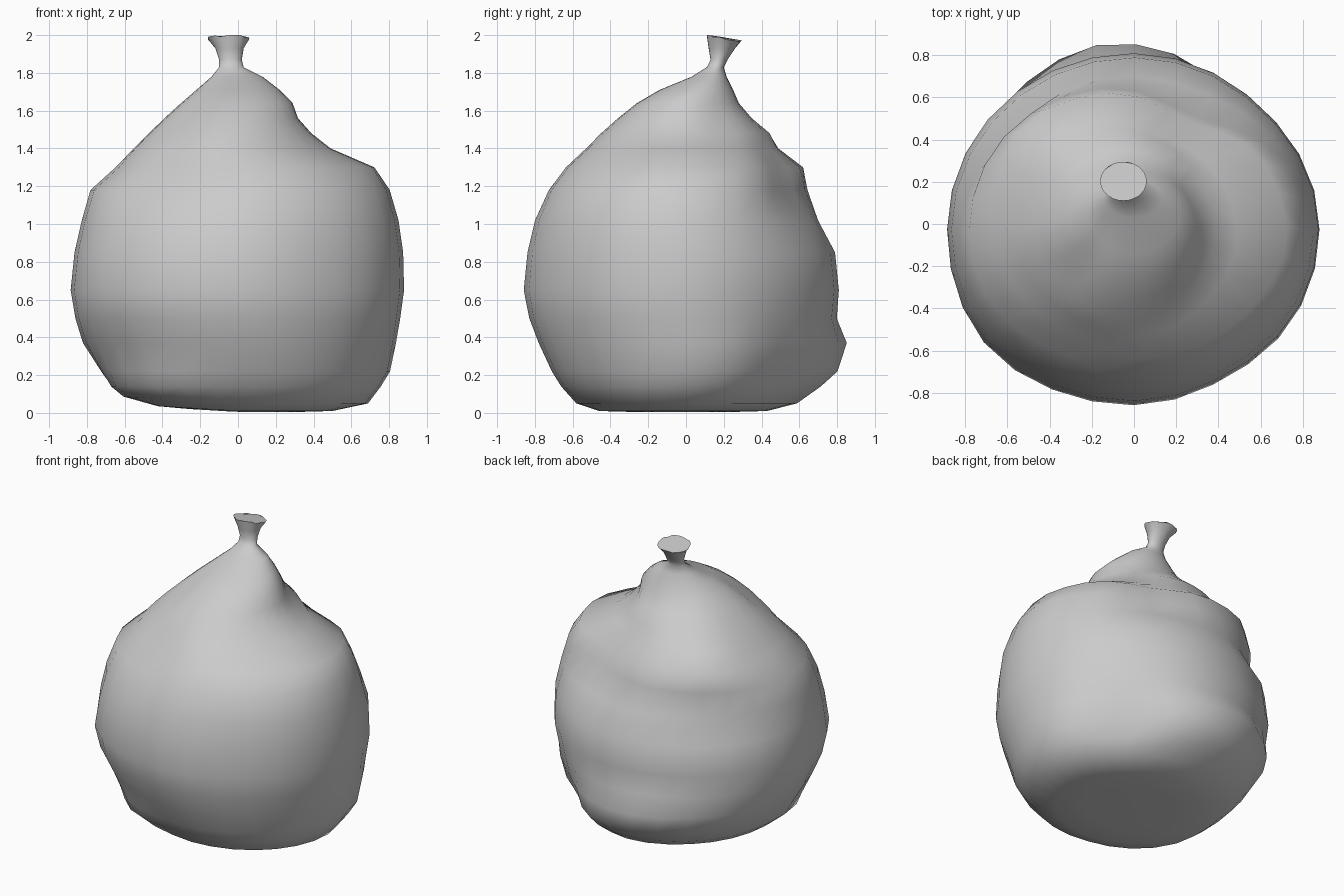
import bpy, bmesh, math, random
from math import cos, sin, exp, radians

cube = bpy.data.objects.get("Cube")
if cube:
    bpy.data.objects.remove(cube, do_unlink=True)

random.seed(4)
SEGMENTS = 28

# Grey cloth
grey = bpy.data.materials.new("grey cloth")
grey.use_nodes = True
tone = (0.6, 0.6, 0.6, 1)
grey.diffuse_color = tone
grey.node_tree.nodes["Principled BSDF"].inputs["Base Color"].default_value = tone

# Outline of the sack: height, right, left, front, back
outline = [
    (.005, -.25, .32, -.28, .25),
    (.01, -.42, .50, -.46, .43),
    (.05, -.60, .69, -.58, .59),
    (.14, -.66, .76, -.66, .72),
    (.22, -.72, .81, -.71, .81),
    (.37, -.82, .84, -.78, .85),
    (.50, -.86, .86, -.83, .80),
    (.65, -.885, .88, -.86, .81),
    (.85, -.865, .875, -.84, .79),
    (1.02, -.83, .85, -.80, .71),
    (1.18, -.78, .80, -.73, .67),
    (1.30, -.64, .70, -.64, .64),
    (1.40, -.53, .48, -.53, .50),
    (1.48, -.45, .39, -.45, .45),
    (1.56, -.38, .32, -.36, .35),
    (1.64, -.30, .29, -.26, .28),
    (1.71, -.22, .22, -.14, .25),
    (1.78, -.14, .13, .03, .215),
    (1.83, -.10, .03, .11, .20),
    (1.87, -.10, .02, .13, .22),
    (1.93, -.12, .03, .12, .26),
    (1.985, -.16, .06, .11, .295),
]

# Soft folds: direction in degrees, its spread, height, its spread, depth
folds = [
    # slumped back left side
    (66, 24, 1.24, .18, -.12),
    (47, 26, .25, .20, -.13),
    (45, 25, .75, .30, -.02),
    # valley and shoulder beside the knot
    (30, 20, 1.5, .12, -.03),
    (-10, 20, 1.32, .10, .03),
    (-60, 18, .75, .30, -.02),
    # dome and sag behind the knot
    (140, 24, 1.36, .14, .08),
    (140, 26, 1.03, .10, -.04),
    (105, 15, .36, .08, .02),
    # right side and its bottom corner
    (195, 24, 1.45, .12, .03),
    (243, 18, 1.25, .14, -.05),
    (220, 16, 1.58, .12, -.04),
    (220, 22, .65, .30, .025),
    (213, 22, .12, .14, .07),
    (238, 16, .12, .12, .04),
]


def fold_offset(angle, z):
    total = 0
    for direction, width, height, spread, depth in folds:
        turn = (math.degrees(angle) - direction + 180) % 360 - 180
        total += depth * exp(-(turn / width) ** 2 - ((z - height) / spread) ** 2)
    return total


def ring_point(row, angle):
    z, right, left, front, back = row
    # The gathered part is centred on the knot, the belly on the middle
    cx, cy = (right + left) / 2, (front + back) / 2
    grow = fold_offset(angle, z)
    x = cx + ((left - right) / 2 + grow) * cos(angle)
    y = cy + ((back - front) / 2 + grow) * sin(angle)
    if z < .1:
        z += .06 * max(0, -x)
    if row is outline[-1]:
        z += -.16 * (y - cy) + random.uniform(-.008, .004)
    return x, y, z


# Sack skin: stacked rings joined by quads
bm = bmesh.new()
rings = []
for row in outline:
    rings.append([bm.verts.new(ring_point(row, radians(360 * i / SEGMENTS)))
                  for i in range(SEGMENTS)])
for low, high in zip(rings, rings[1:]):
    for i in range(SEGMENTS):
        j = (i + 1) % SEGMENTS
        bm.faces.new((low[i], low[j], high[j], high[i]))

# Underside and the closed end of the gathered neck
bm.faces.new(list(reversed(rings[0])))
bm.faces.new(rings[-1])
bmesh.ops.recalc_face_normals(bm, faces=bm.faces)

mesh = bpy.data.meshes.new("tied_sack")
bm.to_mesh(mesh)
bm.free()
mesh.materials.append(grey)
sack = bpy.data.objects.new("tied_sack", mesh)
bpy.context.collection.objects.link(sack)

# Smooth cloth with a crisp rim
bpy.ops.object.select_all(action="DESELECT")
sack.select_set(True)
bpy.context.view_layer.objects.active = sack
bpy.ops.object.shade_smooth_by_angle(angle=radians(60))
